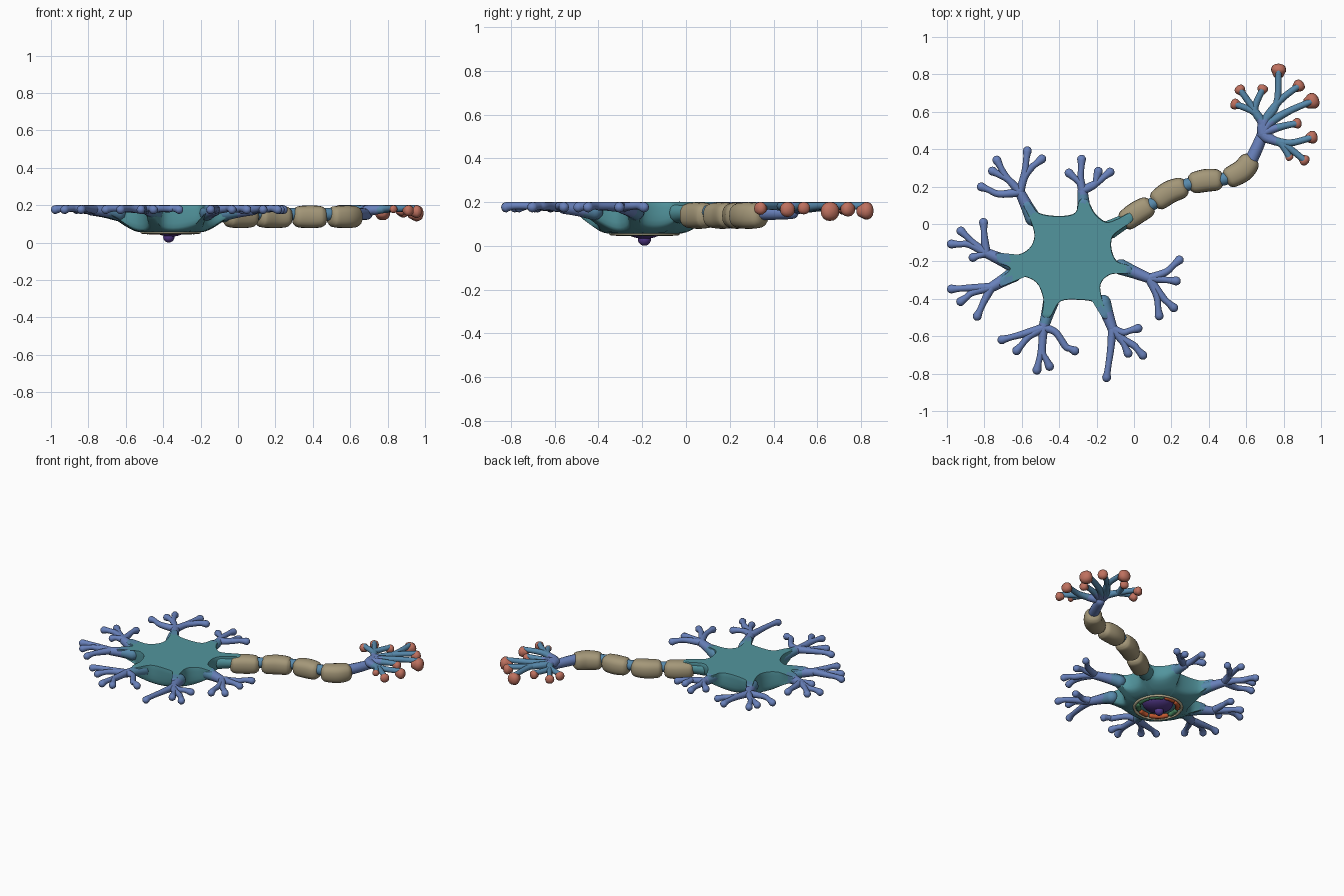
import bpy, bmesh, math
from mathutils import Vector

if "Cube" in bpy.data.objects:
    bpy.data.objects.remove(bpy.data.objects["Cube"])

TOP = 0.2
C = Vector((-0.36, -0.19))          # centre of the cell body
COLORS = {
    "teal": (0.085, 0.30, 0.34), "teal_blue": (0.095, 0.25, 0.41),
    "periwinkle": (0.14, 0.22, 0.50), "tan": (0.37, 0.31, 0.19),
    "salmon": (0.52, 0.165, 0.115), "purple": (0.085, 0.04, 0.25),
    "orange": (0.55, 0.10, 0.03), "green": (0.07, 0.25, 0.12),
    "cream": (0.55, 0.50, 0.33),
}
MATS = {}
for n, c in COLORS.items():
    MATS[n] = bpy.data.materials.new(n)
    MATS[n].diffuse_color = (*c, 1)


def finish(bm, name, mats, rule=None, angle=50):
    bmesh.ops.recalc_face_normals(bm, faces=bm.faces)
    if rule:
        for f in bm.faces:
            f.material_index = rule(f.calc_center_median())
    me = bpy.data.meshes.new(name)
    bm.to_mesh(me)
    bm.free()
    for m in mats:
        me.materials.append(MATS[m])
    me.shade_smooth()
    me.set_sharp_from_angle(angle=math.radians(angle))
    ob = bpy.data.objects.new(name, me)
    bpy.context.collection.objects.link(ob)
    return ob


def spline(pts, n=5, closed=False):
    """Catmull-Rom samples through points of any dimension."""
    P = [Vector(p) for p in pts]
    k = len(P)
    get = (lambda i: P[i % k]) if closed else (lambda i: P[max(0, min(k - 1, i))])
    out = []
    for i in range(k if closed else k - 1):
        a, b, c, d = (get(i + j) for j in (-1, 0, 1, 2))
        for s in range(n):
            t = s / n
            out.append(0.5 * (2 * b + (c - a) * t + (2 * a - 5 * b + 4 * c - d) * t * t
                              + (3 * b - a - 3 * c + d) * t ** 3))
    return out if closed else out + [P[-1]]


def bridge(bm, rings):
    for a, b in zip(rings, rings[1:]):
        n = len(a)
        for i in range(n):
            bm.faces.new((a[i], a[(i + 1) % n], b[(i + 1) % n], b[i]))


def tube(bm, pts, zc=None, sides=12, square=1.0, cap=1.0, n=5):
    """Round-ended tube along (x, y, radius) points; its top touches TOP unless zc is set."""
    S = spline(pts, n)
    d0 = (S[0] - S[1]).xy.normalized()
    d1 = (S[-1] - S[-2]).xy.normalized()
    st = []
    ends = [math.radians(a) for a in (30, 58, 82)]

    def add(p, r, rr, d):
        st.append((p, r, TOP - rr if zc is None else zc, d))
    for a in reversed(ends):
        r = S[0].z
        add(S[0].xy + d0 * r * cap * math.sin(a), r * math.cos(a), r, -d0)
    for i, s in enumerate(S):
        d = (S[min(i + 1, len(S) - 1)] - S[max(i - 1, 0)]).xy.normalized()
        add(s.xy, s.z, s.z, d)
    for a in ends:
        r = S[-1].z
        add(S[-1].xy + d1 * r * cap * math.sin(a), r * math.cos(a), r, d1)
    rings = []
    for p, r, z, d in st:
        ring = []
        for i in range(sides):
            a = 2 * math.pi * i / sides
            u, v = (math.copysign(abs(f) ** square, f) for f in (math.cos(a), math.sin(a)))
            ring.append(bm.verts.new((p.x - d.y * u * r, p.y + d.x * u * r, z + v * r)))
        rings.append(ring)
    bridge(bm, rings)
    bm.faces.new(rings[0])
    bm.faces.new(rings[-1])


def ellipsoid(name, loc, size, mat):
    bm = bmesh.new()
    bmesh.ops.create_uvsphere(bm, u_segments=24, v_segments=14, radius=1)
    for v in bm.verts:
        v.co = Vector(loc) + Vector(v.co[i] * size[i] for i in range(3))
    return finish(bm, name, [mat])


# --- Cell body: flat top, webbed outline, bowl underneath with a round opening
outline = [(-.09, .027), (-.02, .06), (-.005, .02), (-.06, -.02), (-.113, -.065), (-.12, -.134),
           (-.09, -.20), (-.02, -.225), (-.02, -.265), (-.12, -.268), (-.178, -.32), (-.168, -.41),
           (-.135, -.50), (-.17, -.50), (-.20, -.425), (-.29, -.406), (-.395, -.415),
           (-.45, -.50), (-.49, -.49), (-.485, -.40), (-.525, -.31), (-.62, -.28), (-.71, -.335),
           (-.72, -.295), (-.665, -.238), (-.73, -.205), (-.735, -.155), (-.63, -.165), (-.56, -.13),
           (-.532, -.06), (-.56, .035), (-.595, .11), (-.56, .12), (-.51, .06),
           (-.40, .043), (-.315, .06)]
outline += [(-.29, .13), (-.25, .13), (-.21, .06), (-.15, .012)]
edge = spline(outline, 4, closed=True)
HOLE = 0.16


def bowl(p):
    t = max(0, min(1, ((p - C).length - 0.16) / 0.21))
    return 0.056 + 0.094 * t * t * (3 - 2 * t)


bm = bmesh.new()
rings = []
# (blend towards the opening circle, share of the drop from top to bowl)
for t, drop in ((.9, 0), (.6, 0), (.35, 0), (.15, 0), (.04, 0), (.01, .08), (0, .25), (0, .5),
                (.02, .75), (.08, .92), (.2, 1), (.4, 1), (.6, 1), (.8, 1), (1, 1)):
    ring = []
    for e in edge:
        p = e.lerp(C + (e - C).normalized() * HOLE, t)
        ring.append(bm.verts.new((p.x, p.y, TOP + (bowl(p) - TOP) * drop)))
    rings.append(ring)
for r, z in ((HOLE - .008, .09), (.05, .1)):     # recess wall and floor
    rings.append([bm.verts.new((*(C + (e - C).normalized() * r), z)) for e in edge])
bridge(bm, rings)
bm.faces.new(rings[0])
bm.faces.new(rings[-1])


def body_rule(c):
    d = (c.xy - C).length
    return 0 if d < .32 or (c.x > -.2 and c.y > -.12) else 1 if d < .37 else 2


finish(bm, "cell_body", ["teal", "teal_blue", "periwinkle"], body_rule)

# --- Opening rim, nucleus and organelles underneath


def arc(name, r, a0, a1, thick, z, mat):
    bm = bmesh.new()
    pts = [(C.x + r * math.cos(math.radians(a0 + (a1 - a0) * i / 6)),
            C.y + r * math.sin(math.radians(a0 + (a1 - a0) * i / 6)), thick) for i in range(7)]
    tube(bm, pts, zc=z, sides=8, n=2)
    return finish(bm, name, [mat])


arc("opening_rim", .153, 0, 180, .009, .056, "cream")
arc("opening_rim_half", .153, 180, 360, .009, .056, "cream")
for i, (a0, a1, m) in enumerate(((-12, 18, "green"), (30, 62, "green"), (76, 100, "orange"),
                                 (114, 148, "orange"), (164, 190, "green"),
                                 (205, 250, "orange"), (266, 290, "orange"), (306, 334, "green"))):
    arc(f"organelle_{i}", .126, a0, a1, .016, .06, m)
ellipsoid("nucleus", (C.x, C.y, .088), (.1, .1, .056), "purple")
ellipsoid("nucleolus", (C.x - .01, C.y, .03), (.03, .03, .03), "purple")

# --- Dendrites: a trunk that forks into round-tipped twigs


def dendrite(name, root, fork, twigs):
    bm = bmesh.new()
    mid = [(root[0] + fork[0]) / 2, (root[1] + fork[1]) / 2]
    tube(bm, [(*root, .042), (*mid, .033), (*fork, .027)])
    for path in twigs:
        pts = [(*fork, .024)] + [(*p, .019) for p in path[:-1]]
        a, b = Vector(pts[-1][:2]), Vector(path[-1])
        u = (b - a).normalized()
        tip, neck = b - u * .004, b - u * min(.045, (b - a).length * .6)
        tube(bm, pts + [(*neck, .017), (*tip, .024)])
    finish(bm, name, ["teal_blue", "periwinkle"], lambda c: 0 if (c.xy - C).length < .36 else 1)


dendrite("dendrite_back_left", (-.54, .03), (-.61, .17), [
    [(-.585, .27), (-.57, .395)], [(-.585, .25), (-.55, .30), (-.49, .35)],
    [(-.66, .225), (-.69, .26), (-.735, .345)], [(-.67, .235), (-.76, .285)],
    [(-.72, .16), (-.82, .20)]])
dendrite("dendrite_back", (-.265, .04), (-.275, .18), [
    [(-.285, .24), (-.28, .35)], [(-.29, .22), (-.35, .275)],
    [(-.21, .21), (-.19, .285)], [(-.20, .22), (-.125, .28)]])
dendrite("dendrite_right", (-.07, -.23), (.08, -.29), [
    [(.17, -.257), (.245, -.19)], [(.15, -.297), (.23, -.305)],
    [(.125, -.35), (.16, -.40), (.215, -.45)], [(.12, -.38), (.135, -.495)]])
dendrite("dendrite_front_right", (-.165, -.42), (-.115, -.56), [
    [(-.125, -.67), (-.147, -.825)], [(-.06, -.58), (.025, -.557)],
    [(-.065, -.61), (0, -.65), (.05, -.705)], [(-.06, -.63), (-.03, -.695)]])
dendrite("dendrite_front_left", (-.445, -.42), (-.484, -.555), [
    [(-.60, -.59), (-.71, -.62)], [(-.56, -.60), (-.63, -.68)],
    [(-.495, -.67), (-.52, -.785)], [(-.49, -.68), (-.45, -.765)],
    [(-.42, -.578), (-.366, -.655), (-.313, -.68)]])
dendrite("dendrite_left_low", (-.64, -.267), (-.762, -.338), [
    [(-.88, -.342), (-.98, -.348)], [(-.86, -.365), (-.93, -.417)],
    [(-.80, -.41), (-.84, -.497)]])
dendrite("dendrite_left_high", (-.65, -.215), (-.79, -.155), [
    [(-.80, -.07), (-.805, .012)], [(-.853, -.107), (-.928, -.035)],
    [(-.88, -.11), (-.98, -.107)], [(-.82, -.165), (-.864, -.18)]])

# --- Axon core and its tan sheath segments
bm = bmesh.new()
tube(bm, [(-.13, -.03, .05), (-.05, .015, .04), (.1, .108, .034), (.285, .21, .034),
          (.48, .24, .034), (.60, .31, .034), (.645, .38, .034), (.69, .485, .03)], zc=.152)
finish(bm, "axon", ["teal", "teal_blue", "periwinkle"],
       lambda c: 0 if c.x < 0 else 1 if c.x < .6 else 2)
for i, (a, m, b) in enumerate((((-.055, .01), (.015, .06), (.085, .10)),
                               ((.115, .118), (.19, .17), (.27, .20)),
                               ((.305, .217), (.385, .233), (.462, .237)),
                               ((.50, .24), (.58, .285), (.63, .345)))):
    a, m, b = Vector(a), Vector(m), Vector(b)
    q, s = (m - a).normalized() * .02, (b - m).normalized() * .02
    bm = bmesh.new()
    tube(bm, [(*a, .047), (*(a + q), .057), (*m, .061), (*(b - s), .057), (*b, .047)],
         zc=.138, sides=20, square=.8, cap=.3)
    finish(bm, f"sheath_{i}", ["tan"])

# --- Terminal branches with salmon end bulbs: via point, tip, bulb radius
fork = (.69, .48)
bm = bmesh.new()
bulbs = bmesh.new()
for via, tip, r in ((((.69, .54), (.762, .64)), (.773, .82), .04),
                    (((.70, .55), (.775, .655)), (.88, .738), .033),
                    (((.725, .54), (.83, .604)), (.95, .656), .043),
                    (((.72, .50), (.80, .524)), (.87, .538), .028),
                    (((.72, .455), (.83, .433)), (.95, .463), .034),
                    (((.74, .45), (.81, .42)), (.91, .342), .029),
                    (((.74, .45), (.79, .425)), (.83, .358), .021),
                    (((.69, .54), (.645, .61)), (.687, .72), .028),
                    (((.685, .54), (.64, .615)), (.568, .716), .029),
                    (((.685, .54), (.64, .60)), (.543, .64), .029)):
    tube(bm, [(*fork, .03), (*via[0], .025), (*via[1], .019), (*tip, .017)])
    u = (Vector(tip) - Vector(via[1])).normalized()
    t = Vector(tip)
    tube(bulbs, [(*(t - u * r * .6), r * .72), (*t, r), (*(t + u * r * .35), r * .97)],
         zc=TOP - r, sides=16, square=.9, cap=.6)
finish(bm, "terminal_branches", ["periwinkle", "teal_blue"],
       lambda c: 0 if (c.xy - Vector(fork)).length < .08 else 1)
finish(bulbs, "terminal_bulbs", ["salmon"])

for m in bpy.data.materials:
    if m.users and not m.is_grease_pencil:
        m.use_nodes = True
        m.node_tree.nodes["Principled BSDF"].inputs["Base Color"].default_value = m.diffuse_color
